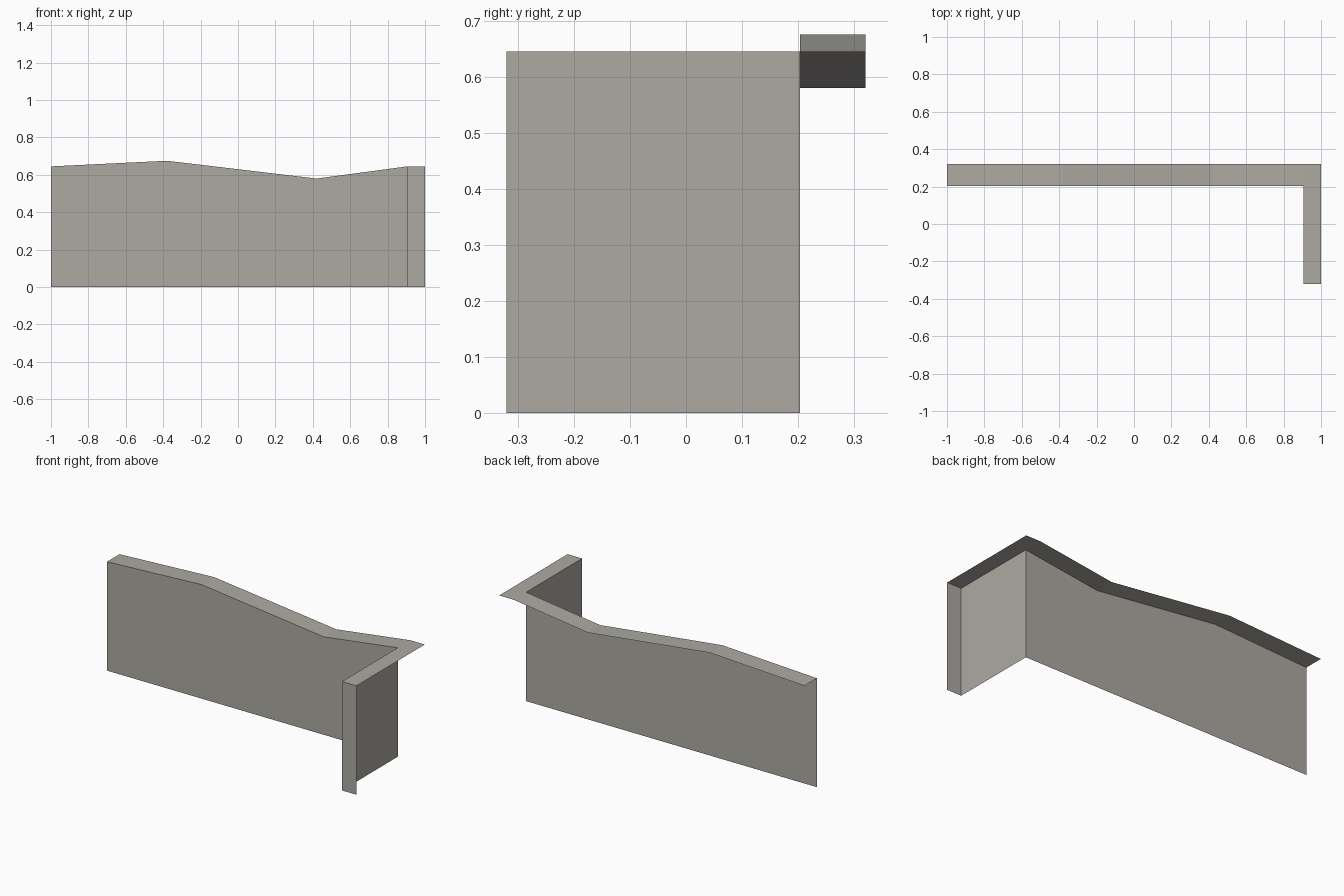
import bpy

if "Cube" in bpy.data.objects:
    bpy.data.objects.remove(bpy.data.objects["Cube"])

# Single flat stone colour
stone = bpy.data.materials.new("warm grey stone")
stone.diffuse_color = (0.42, 0.40, 0.36, 1)
stone.use_nodes = True
stone.node_tree.nodes["Principled BSDF"].inputs["Base Color"].default_value = stone.diffuse_color

BACK, INNER, FRONT = 0.32, 0.203, -0.32   # y positions
LEFT, SIDE, RIGHT = -1.0, 0.905, 1.0      # x positions
TOP = 0.645
# Ridge line of the long wall (x, z)
ridge = [(LEFT, TOP), (-0.38, 0.675), (0.42, 0.58), (SIDE, TOP)]


def sheet(name, faces):
    """Make one object from a list of polygons, welding shared points."""
    points, polys = [], []
    for face in faces:
        for p in face:
            if p not in points:
                points.append(p)
        polys.append([points.index(p) for p in face])
    mesh = bpy.data.meshes.new(name)
    mesh.from_pydata(points, [], polys)
    mesh.materials.append(stone)
    obj = bpy.data.objects.new(name, mesh)
    bpy.context.collection.objects.link(obj)
    return obj


# Long wall: vertical sheet split under each ridge segment
sheet("long_wall", [
    [(xa, INNER, 0), (xb, INNER, 0), (xb, INNER, zb), (xa, INNER, za)]
    for (xa, za), (xb, zb) in zip(ridge, ridge[1:])])

# Short return wall and its end panel
sheet("return_wall", [
    [(SIDE, FRONT, 0), (SIDE, INNER, 0), (SIDE, INNER, TOP), (SIDE, FRONT, TOP)]])
sheet("end_panel", [
    [(SIDE, FRONT, 0), (RIGHT, FRONT, 0), (RIGHT, FRONT, TOP), (SIDE, FRONT, TOP)]])

# Top ledge: follows the ridge, turns the corner and runs along the return wall
strip = ridge + [(RIGHT, TOP)]
ledge = [[(xa, INNER, za), (xb, INNER, zb), (xb, BACK, zb), (xa, BACK, za)]
         for (xa, za), (xb, zb) in zip(strip, strip[1:])]
ledge.append([(SIDE, FRONT, TOP), (RIGHT, FRONT, TOP),
              (RIGHT, INNER, TOP), (SIDE, INNER, TOP)])
sheet("top_ledge", ledge)
